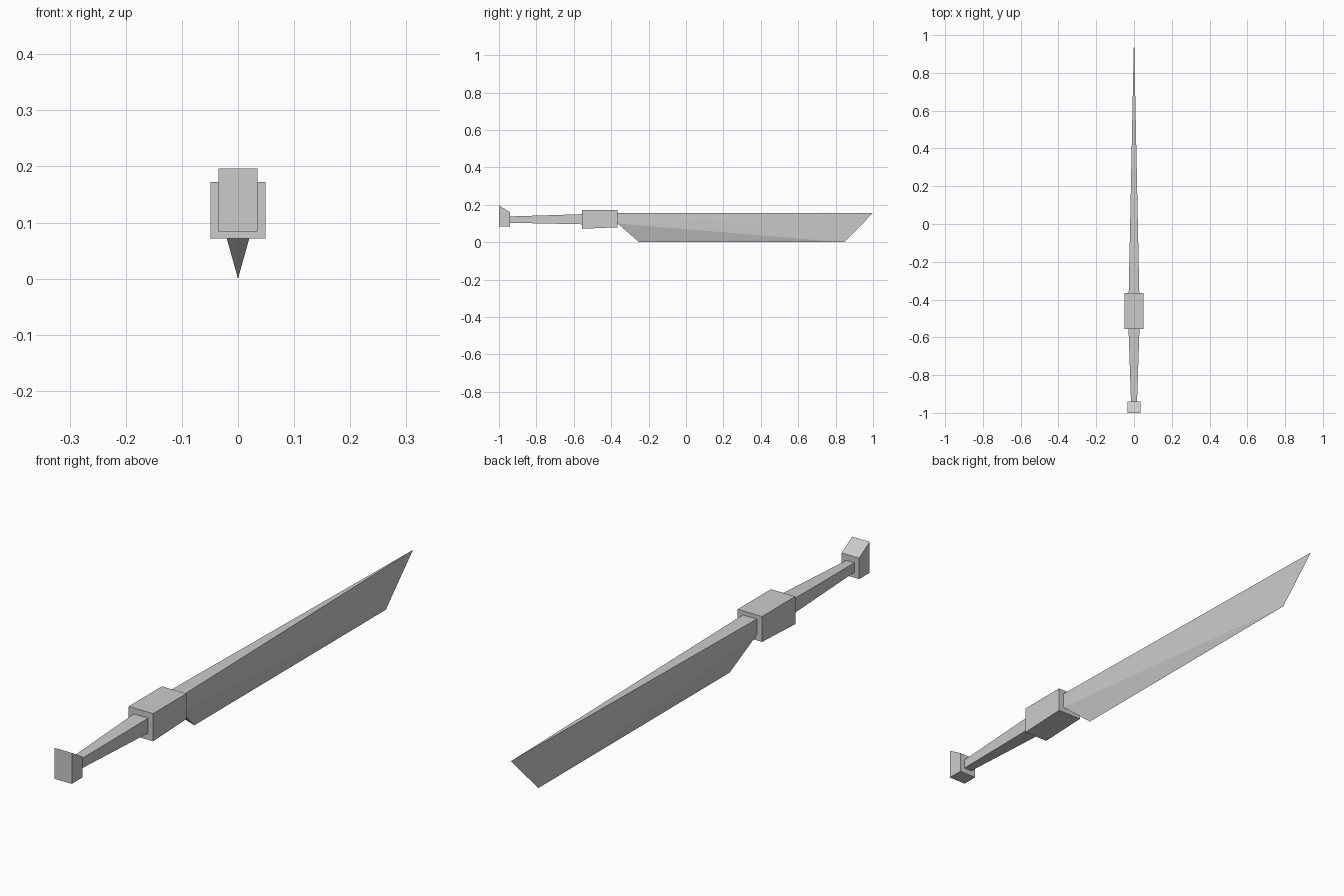
import bpy
import bmesh

cube = bpy.data.objects.get("Cube")
if cube:
    bpy.data.objects.remove(cube)

grey = bpy.data.materials.new("plain grey")
colour = (0.6, 0.6, 0.6, 1)
grey.diffuse_color = colour
grey.use_nodes = True
bsdf = next(n for n in grey.node_tree.nodes if n.type == "BSDF_PRINCIPLED")
bsdf.inputs["Base Color"].default_value = colour


def finish(name, bm):
    bmesh.ops.recalc_face_normals(bm, faces=bm.faces)
    mesh = bpy.data.meshes.new(name)
    bm.to_mesh(mesh)
    bm.free()
    mesh.materials.append(grey)
    bpy.context.collection.objects.link(bpy.data.objects.new(name, mesh))


def tapered_block(name, *sections):
    """Block between two rectangles given as (y, half width, bottom, top)."""
    bm = bmesh.new()
    rings = [[bm.verts.new(p) for p in ((-w, y, lo), (w, y, lo), (w, y, hi), (-w, y, hi))]
             for y, w, lo, hi in sections]
    for ring in rings:
        bm.faces.new(ring)
    a, b = rings
    for i in range(4):
        j = (i + 1) % 4
        bm.faces.new((a[i], a[j], b[j], b[i]))
    finish(name, bm)


# Handle parts
tapered_block("pommel", (-1.0, 0.035, 0.084, 0.196), (-0.94, 0.035, 0.084, 0.16))
tapered_block("grip", (-0.94, 0.016, 0.104, 0.138), (-0.555, 0.029, 0.096, 0.15))
tapered_block("guard", (-0.555, 0.049, 0.072, 0.172), (-0.365, 0.049, 0.08, 0.172))

# Blade: broad spine narrowing to the tip, wedge down to the cutting edge
bm = bmesh.new()
root = [[bm.verts.new((s * 0.028, -0.365, z)) for z in (0.157, 0.1)] for s in (-1, 1)]
heel, toe, tip = [bm.verts.new((0, y, z)) for y, z in ((-0.25, 0), (0.845, 0), (1, 0.157))]
for top, low in root:
    bm.faces.new((top, low, tip))
    bm.faces.new((low, toe, tip))
    bm.faces.new((low, heel, toe))
(lt, ll), (rt, rl) = root
bm.faces.new((lt, rt, tip))
bm.faces.new((ll, rl, heel))
bm.faces.new((lt, ll, rl, rt))
finish("blade", bm)
